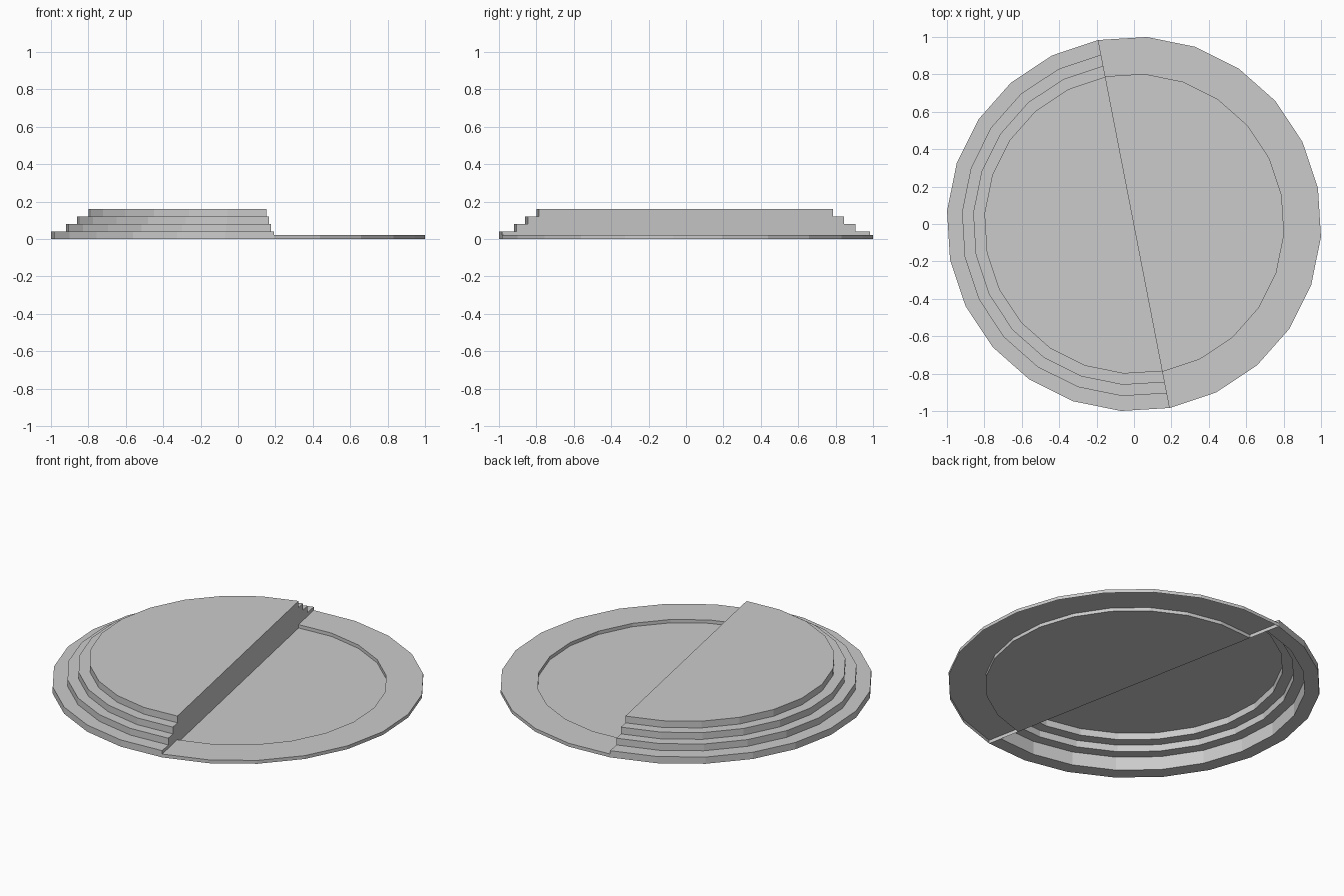
import bpy, bmesh
from math import cos, sin, radians

if "Cube" in bpy.data.objects:
    bpy.data.objects.remove(bpy.data.objects["Cube"])

R = 1.002
STEP = radians(15)
SPLIT = radians(101)      # direction of the dividing line


def point(r, z, a):
    return (R * r * cos(a), R * r * sin(a), z)


def finish(name, bm):
    bmesh.ops.remove_doubles(bm, verts=bm.verts, dist=0.0001)
    mesh = bpy.data.meshes.new(name)
    bm.to_mesh(mesh)
    bm.free()
    obj = bpy.data.objects.new(name, mesh)
    bpy.context.collection.objects.link(obj)


def half_turn(name, profile, start):
    """Sweep a (radius, height) profile through 180 degrees in 12 flat sides;
    the last profile point closes the shape as a flat half disc."""
    bm = bmesh.new()
    angles = [start + i * STEP for i in range(13)]
    for a, b in zip(angles, angles[1:]):
        for (r0, z0), (r1, z1) in zip(profile, profile[1:]):
            bm.faces.new([bm.verts.new(p) for p in (
                point(r0, z0, a), point(r0, z0, b),
                point(r1, z1, b), point(r1, z1, a))])
    r, z = profile[-1]
    bm.faces.new([bm.verts.new(point(r, z, a)) for a in angles])
    finish(name, bm)


# Raised half: four steps, hollow underneath, with a solid bottom ring
steps = [(1, 0), (1, .04), (.92, .04), (.92, .08), (.86, .08),
         (.86, .12), (.80, .12), (.80, .16)]
half_turn("stepped_half", [(.92, .04), (.92, 0)] + steps, SPLIT)

# Low half: thin rim around a sunken floor
half_turn("low_half", [(1, 0), (1, .02), (.80, .02), (.80, 0)],
          SPLIT - 12 * STEP)

# Upright wall along the dividing line, following the step outline
bm = bmesh.new()
outline = steps + [(-r, z) for r, z in reversed(steps)]
bm.faces.new([bm.verts.new(point(r, z, SPLIT)) for r, z in outline])
finish("dividing_wall", bm)
